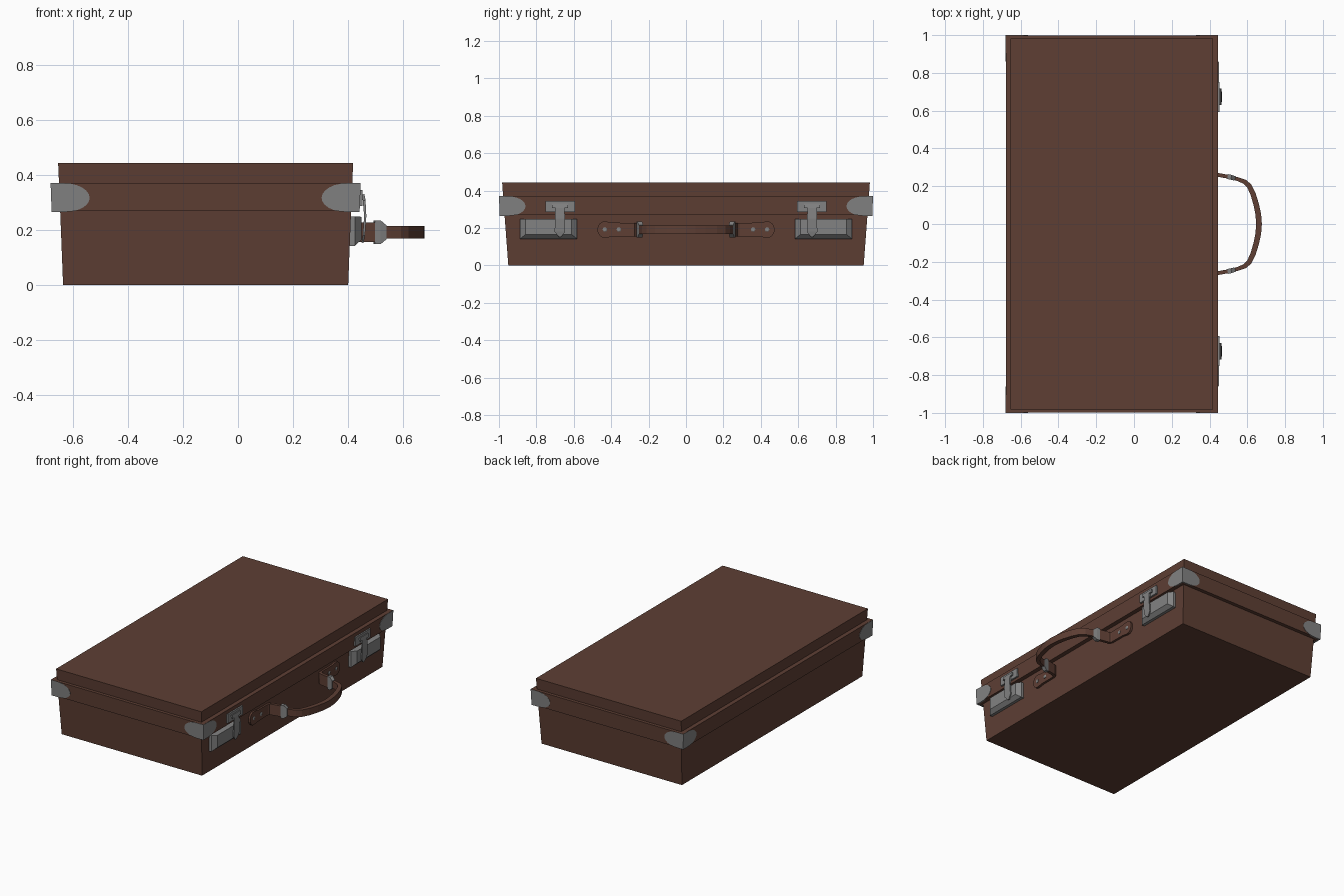
import bpy, bmesh, math
from mathutils import Vector

if "Cube" in bpy.data.objects:
    bpy.data.objects.remove(bpy.data.objects["Cube"])


def material(name, rgb):
    m = bpy.data.materials.new(name)
    m.diffuse_color = (*rgb, 1)
    m.use_nodes = True
    m.node_tree.nodes["Principled BSDF"].inputs["Base Color"].default_value = m.diffuse_color
    return m


LEATHER = material("brown_leather", (0.112, 0.049, 0.034))
METAL = material("grey_metal", (0.225, 0.225, 0.225))
CX = -0.1175          # centre of the case in x


def loft(name, rings, mat):
    """Closed solid through a list of rings with equal point counts."""
    bm = bmesh.new()
    vs = [[bm.verts.new(p) for p in r] for r in rings]
    n = len(rings[0])
    for a, b in zip(vs, vs[1:]):
        for i in range(n):
            bm.faces.new((a[i], a[(i + 1) % n], b[(i + 1) % n], b[i]))
    bm.faces.new(vs[0])
    bm.faces.new(vs[-1])
    bmesh.ops.recalc_face_normals(bm, faces=bm.faces)
    me = bpy.data.meshes.new(name)
    bm.to_mesh(me)
    bm.free()
    me.materials.append(mat)
    ob = bpy.data.objects.new(name, me)
    bpy.context.collection.objects.link(ob)
    return ob


def layer(hx, hy, z):
    return [(CX - hx, -hy, z), (CX + hx, -hy, z), (CX + hx, hy, z), (CX - hx, hy, z)]


def side_rect(x, y0, y1, z0, z1):
    return [(x, y0, z0), (x, y1, z0), (x, y1, z1), (x, y0, z1)]


def ribbon(name, path, place, mat):
    """Strap along (a, b, half_width, thickness) points; place maps (a, b, w) to 3D."""
    rings = []
    for i, (a, b, w, t) in enumerate(path):
        p, q = path[max(i - 1, 0)], path[min(i + 1, len(path) - 1)]
        d = Vector((q[0] - p[0], q[1] - p[1])).normalized()
        nx, ny = -d.y * t / 2, d.x * t / 2
        rings.append([place(a + s * nx, b + s * ny, k * w)
                      for s, k in ((-1, -1), (1, -1), (1, 1), (-1, 1))])
    return loft(name, rings, mat)


# case shell: tapered base, overhanging band, lid
loft("case_base", [layer(0.5175, 0.95, 0), layer(0.5285, 0.971, 0.28)], LEATHER)
loft("lid_band", [layer(0.557, 0.994, 0.268), layer(0.561, 0.999, 0.37)], LEATHER)
loft("lid_top", [layer(0.532, 0.977, 0.36), layer(0.5355, 0.983, 0.443)], LEATHER)

# metal corner guards: rounded tongue on each of the two faces of every corner
steps = 12
tongue = []
for i in range(steps + 1):
    t = math.pi * (i / steps - 0.5)
    tongue.append((0.05 + 0.09 * math.cos(t), 0.317 + 0.052 * math.sin(t)))
tongue = [(0, 0.265)] + tongue + [(0, 0.37)]
for sx in (-1, 1):
    for sy in (-1, 1):
        def corner(u, v, z):       # u, v = distance inward from the corner edge
            lean = 0.004 * (0.37 - z) / 0.105
            return (CX + sx * (0.563 - lean - u), sy * (1.0 - lean - v), z)
        loft("corner_guard_end", [[corner(u, d, z) for u, z in tongue] for d in (0, 0.008)], METAL)
        loft("corner_guard_side", [[corner(d, u, z) for u, z in tongue] for d in (0, 0.008)], METAL)

for s in (-1, 1):
    # latch: bevelled box, upper plate and hasp
    loft("latch_box", [side_rect(0.40, s * 0.583, s * 0.887, 0.142, 0.249),
                       side_rect(0.425, s * 0.583, s * 0.887, 0.142, 0.249),
                       side_rect(0.449, s * 0.612, s * 0.858, 0.165, 0.247)], METAL)
    loft("latch_plate", [side_rect(0.43, s * 0.594, s * 0.752, 0.286, 0.345),
                         side_rect(0.452, s * 0.594, s * 0.752, 0.286, 0.345)], METAL)
    hasp = [(0.455, 0.329, 0.043, 0.008), (0.458, 0.307, 0.043, 0.01),
            (0.458, 0.306, 0.024, 0.01), (0.462, 0.25, 0.027, 0.008),
            (0.457, 0.18, 0.028, 0.008), (0.452, 0.153, 0.006, 0.008)]
    ribbon("latch_hasp", hasp, lambda a, b, w: (a, s * 0.674 + w, b), METAL)

    # handle tab: rounded end flat on the case, then bent outwards
    place = lambda a, b, w: (a, s * b, 0.191 + w)
    tab = [(0.413, 0.472, 0.012, 0.016), (0.413, 0.464, 0.030, 0.016),
           (0.413, 0.448, 0.042, 0.016), (0.413, 0.425, 0.043, 0.016),
           (0.413, 0.385, 0.037, 0.016), (0.413, 0.285, 0.036, 0.016),
           (0.420, 0.268, 0.036, 0.018), (0.44, 0.261, 0.036, 0.02),
           (0.505, 0.249, 0.036, 0.02)]
    ribbon("handle_tab", tab, place, LEATHER)

    # buckle joining tab and grip
    buckle = [(0.495, 0.251, 0.043, 0.026), (0.515, 0.247, 0.043, 0.026),
              (0.536, 0.241, 0.025, 0.024)]
    ribbon("handle_buckle", buckle, place, METAL)

    # rivets
    for y in (0.434, 0.359):
        ring = lambda x, r: [(x, s * y + r * math.cos(k * math.pi / 6),
                              0.191 + r * math.sin(k * math.pi / 6)) for k in range(12)]
        loft("handle_rivet", [ring(0.41, 0.012), ring(0.423, 0.012), ring(0.426, 0.007)], METAL)

# curved grip, mirrored about the middle
half = [(0.52, 0.246, 0.022, 0.018), (0.55, 0.237, 0.023, 0.02),
        (0.585, 0.224, 0.023, 0.024), (0.609, 0.203, 0.023, 0.026),
        (0.630, 0.16, 0.023, 0.028), (0.648, 0.10, 0.023, 0.029),
        (0.658, 0.05, 0.023, 0.03)]
grip = half + [(0.662, 0, 0.023, 0.03)] + [(a, -b, w, t) for a, b, w, t in reversed(half)]
ribbon("handle_grip", grip, lambda a, b, w: (a, b, 0.191 + w), LEATHER)
